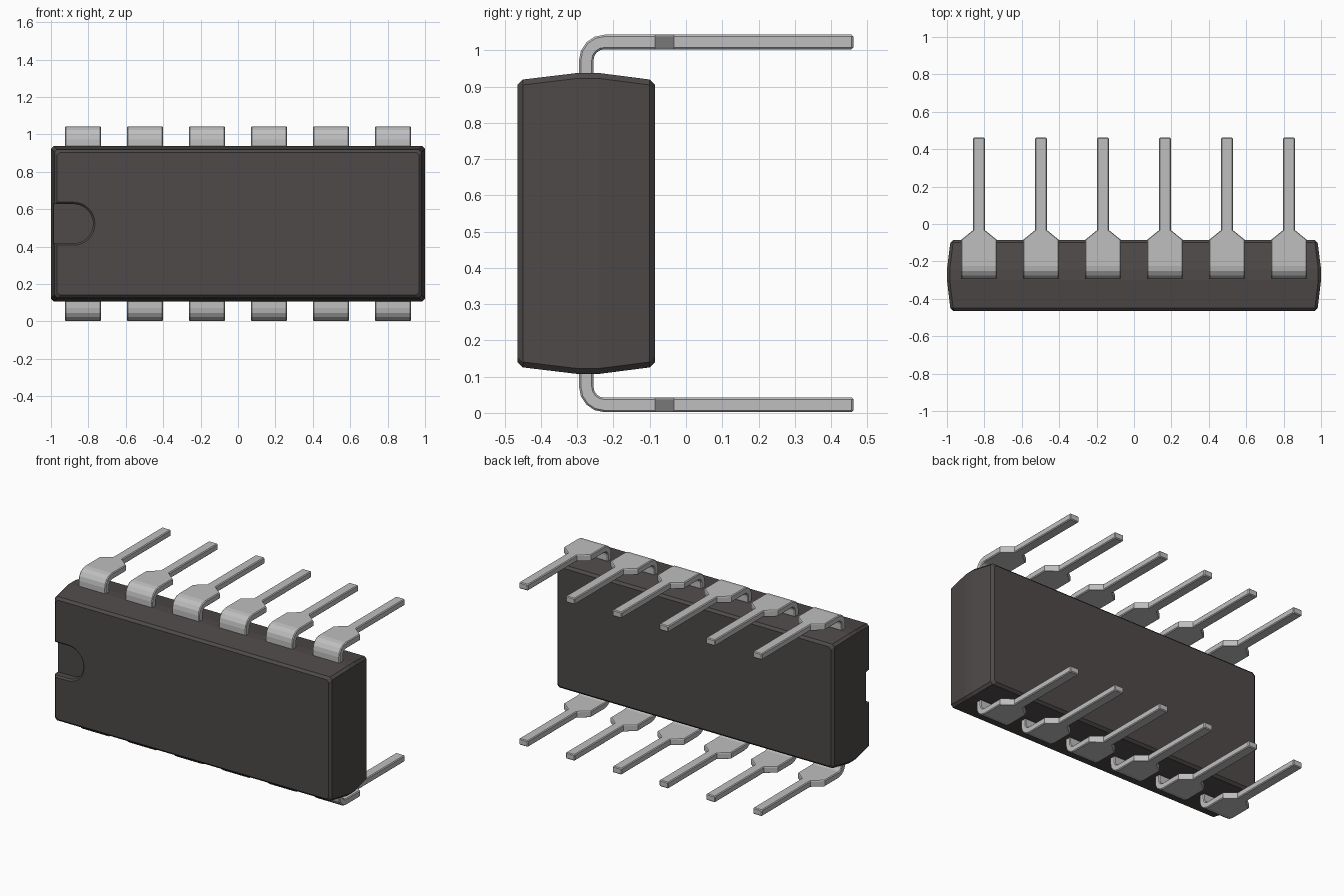
import bpy, bmesh, math

cube = bpy.data.objects.get("Cube")
if cube:
    bpy.data.objects.remove(cube, do_unlink=True)

MID_Z = 0.5225


def material(name, color):
    m = bpy.data.materials.new(name)
    m.use_nodes = True
    m.diffuse_color = (*color, 1)
    bsdf = next(n for n in m.node_tree.nodes if n.type == 'BSDF_PRINCIPLED')
    bsdf.inputs["Base Color"].default_value = (*color, 1)
    bsdf.inputs["Roughness"].default_value = 0.5
    return m


plastic = material("dark plastic", (0.075, 0.067, 0.065))
metal = material("tin metal", (0.52, 0.52, 0.52))


def loft(name, rings, mat):
    """Skin a list of equal-length point rings and cap both ends."""
    bm = bmesh.new()
    loops = [[bm.verts.new(p) for p in ring] for ring in rings]
    n = len(rings[0])
    for a, b in zip(loops, loops[1:]):
        for i in range(n):
            j = (i + 1) % n
            bm.faces.new((a[i], a[j], b[j], b[i]))
    bm.faces.new(loops[0])
    bm.faces.new(loops[-1])
    bmesh.ops.recalc_face_normals(bm, faces=bm.faces)
    mesh = bpy.data.meshes.new(name)
    bm.to_mesh(mesh)
    bm.free()
    mesh.materials.append(mat)
    return mesh


def add(name, mesh):
    ob = bpy.data.objects.new(name, mesh)
    bpy.context.collection.objects.link(ob)
    return ob


# Body: chamfered rectangles stacked from front to back, widest in the middle
def body_ring(y, inset, c=0.015):
    hx, hz = 1.0 - inset, 0.415 - inset
    pts = []
    for sx, sz in ((1, 1), (-1, 1), (-1, -1), (1, -1)):
        corner = [(sx * hx, sz * (hz - c)), (sx * (hx - c), sz * hz)]
        pts += corner if sx * sz > 0 else corner[::-1]
    return [(x, y, MID_Z + z) for x, z in pts]


sections = [(-0.465, 0.033), (-0.45, 0.018), (-0.30, 0.0),
            (-0.24, 0.0), (-0.10, 0.018), (-0.085, 0.033)]
body = add("body", loft("body", [body_ring(*s) for s in sections], plastic))


# Orientation notch: rounded slot with a chamfered rim, cut from the front
def slot_ring(y, r):
    arc = [math.radians(-90 + 180 * i / 16) for i in range(17)]
    pts = [(-0.88 + r * math.cos(a), r * math.sin(a)) for a in arc]
    pts += [(-1.1, r), (-1.1, -r)]
    return [(x, y, MID_Z + z) for x, z in pts]


cutter = add("notch_cutter", loft("notch_cutter", [
    slot_ring(-0.50, 0.115), slot_ring(-0.465, 0.115),
    slot_ring(-0.455, 0.105), slot_ring(-0.415, 0.105)], plastic))
cutter.hide_render = True
cut = body.modifiers.new("notch", 'BOOLEAN')
cut.object = cutter
cut.operation = 'DIFFERENCE'
cut.solver = 'EXACT'
bpy.context.view_layer.objects.active = body
bpy.ops.object.modifier_apply(modifier="notch")
bpy.data.objects.remove(cutter, do_unlink=True)


# Legs: bent strip, wide at the shoulder and narrow toward the tip
def leg_mesh(name, side):
    wide, narrow = 0.096, 0.032
    top, thick, r_out, r_in = 0.5205, 0.04, 0.07, 0.03
    cy, cz = -0.295 + r_out, top - r_out
    stations = [((-0.295, 0.36), (-0.255, 0.36), wide)]
    for i in range(5):
        a = math.radians(180 - 22.5 * i)
        c, s = math.cos(a), math.sin(a)
        stations.append(((cy + r_out * c, cz + r_out * s),
                         (cy + r_in * c, cz + r_in * s), wide))
    for y, w in ((-0.085, wide), (-0.033, narrow), (0.462, narrow)):
        stations.append(((y, top), (y, top - thick), w))
    rings = [[(-w, o[0], side * o[1]), (w, o[0], side * o[1]),
              (w, i[0], side * i[1]), (-w, i[0], side * i[1])]
             for o, i, w in stations]
    return loft(name, rings, metal)


for label, side in (("top", 1), ("bottom", -1)):
    mesh = leg_mesh(label + "_leg", side)
    for k in range(6):
        leg = add(f"{label}_leg_{k + 1}", mesh)
        leg.location = ((k - 2.5) * 0.3315, 0, MID_Z)
        bev = leg.modifiers.new("edge", 'BEVEL')
        bev.width = 0.005
        bev.segments = 1
        bev.limit_method = 'ANGLE'
        bev.angle_limit = math.radians(60)
